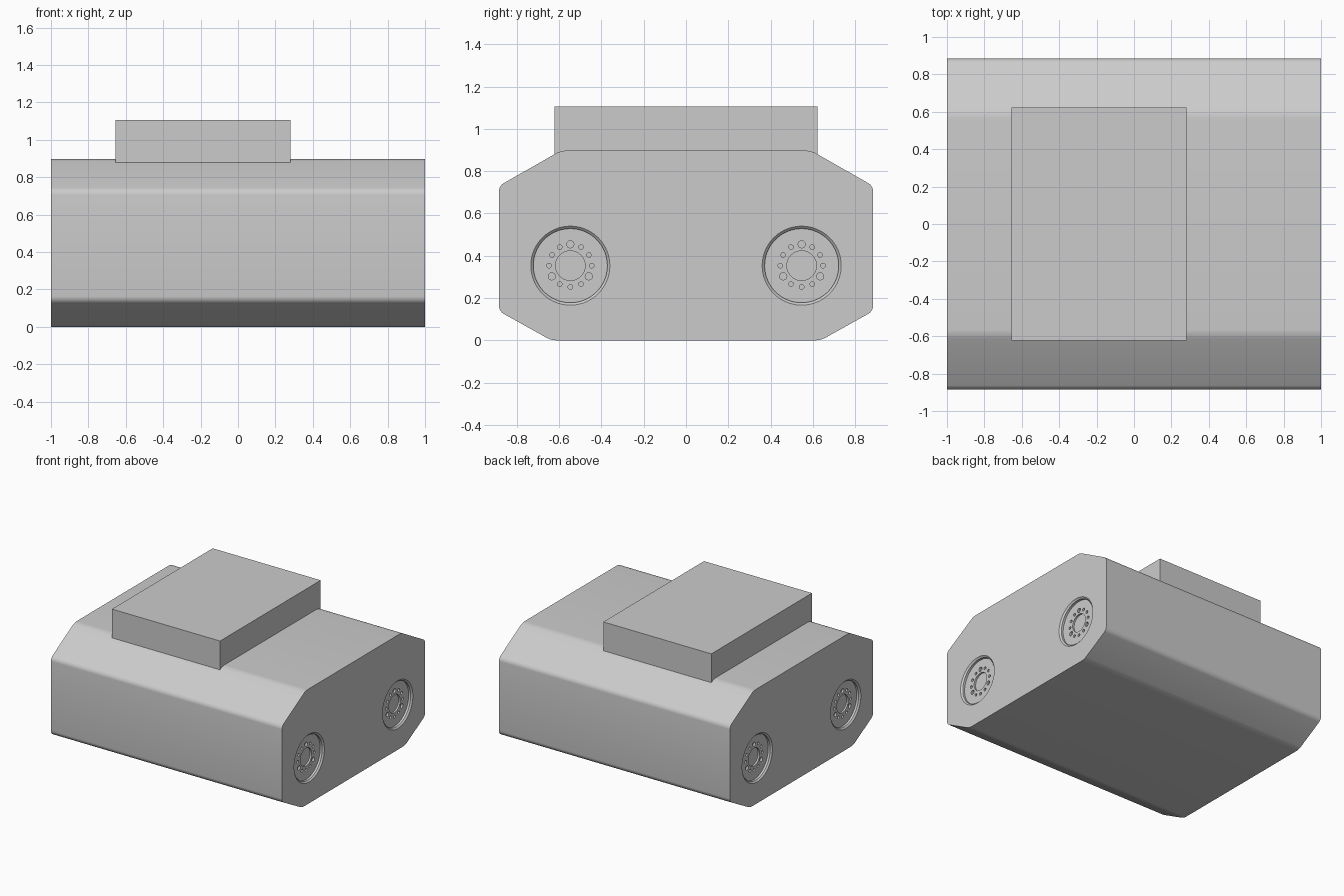
import bpy, bmesh, math
from mathutils import Matrix, Vector

if "Cube" in bpy.data.objects:
    bpy.data.objects.remove(bpy.data.objects["Cube"])

grey = bpy.data.materials.new("plain grey")
grey.use_nodes = True
colour = (0.6, 0.6, 0.6, 1)
grey.diffuse_color = colour
grey.node_tree.nodes["Principled BSDF"].inputs["Base Color"].default_value = colour


def finish(bm, name, helper=False):
    bmesh.ops.recalc_face_normals(bm, faces=bm.faces)
    mesh = bpy.data.meshes.new(name)
    bm.to_mesh(mesh)
    bm.free()
    mesh.materials.append(grey)
    obj = bpy.data.objects.new(name, mesh)
    bpy.context.collection.objects.link(obj)
    if helper:
        obj.hide_render = True
        obj.hide_viewport = True
    return obj


def drum(bm, side, x1, x2, r1, r2, y, z, segments=64):
    """Cylinder or cone along x, r1 at x1 and r2 at x2."""
    spin = Matrix.Rotation(math.pi / 2 * side, 4, 'Y')
    place = Matrix.Translation(Vector((side * (x1 + x2) / 2, y, z)))
    bmesh.ops.create_cone(bm, cap_ends=True, segments=segments, radius1=r1,
                          radius2=r2, depth=x2 - x1, matrix=place @ spin)


def cut(obj, cutter):
    mod = obj.modifiers.new("cut", 'BOOLEAN')
    mod.operation = 'DIFFERENCE'
    mod.solver = 'EXACT'
    mod.object = cutter


def smooth(obj):
    bpy.ops.object.select_all(action='DESELECT')
    obj.select_set(True)
    bpy.context.view_layer.objects.active = obj
    for mod in list(obj.modifiers):
        bpy.ops.object.modifier_apply(modifier=mod.name)
    bpy.ops.object.shade_smooth_by_angle(angle=math.radians(25))


# Body: eight-sided profile drawn out along x, long edges rounded
half = [(0.638, 0), (0.885, 0.138), (0.885, 0.73), (0.592, 0.897)]
profile = half + [(-y, z) for y, z in reversed(half)]
bm = bmesh.new()
end = bm.faces.new([bm.verts.new((-1, y, z)) for y, z in profile])
out = bmesh.ops.extrude_face_region(bm, geom=[end])
bmesh.ops.translate(bm, vec=(2, 0, 0),
                    verts=[g for g in out["geom"] if isinstance(g, bmesh.types.BMVert)])
long_edges = [e for e in bm.edges if abs(e.verts[0].co.x - e.verts[1].co.x) > 1]
bmesh.ops.bevel(bm, geom=long_edges, offset=0.025, segments=5, profile=0.5,
                affect='EDGES')
body = finish(bm, "body")

# Raised block on the roof
bm = bmesh.new()
bmesh.ops.create_cube(bm, size=1, matrix=Matrix.Translation((-0.1875, 0, 0.9915))
                      @ Matrix.Diagonal((0.935, 1.245, 0.227, 1)))
finish(bm, "roof_block")

# Wheels sunk into both ends
WHEEL_Z = 0.353
for side, side_name in ((1, "left"), (-1, "right")):
    for y, end_name in ((-0.547, "front"), (0.547, "rear")):
        label = f"{end_name}_{side_name}"

        # Well with a sloped rim
        bm = bmesh.new()
        drum(bm, side, 0.95, 1.001, 0.175, 0.175, y, WHEEL_Z)
        well = finish(bm, "well_cutter_" + label, True)
        cut(body, well)
        bm = bmesh.new()
        drum(bm, side, 0.988, 1.001, 0.174, 0.188, y, WHEEL_Z)
        rim = finish(bm, "rim_cutter_" + label, True)
        cut(body, rim)

        # Disc with a hub recess and a ring of holes, three of them larger
        bm = bmesh.new()
        drum(bm, side, 0.94, 0.972, 0.1755, 0.1755, y, WHEEL_Z)
        wheel = finish(bm, "wheel_" + label)
        bm = bmesh.new()
        drum(bm, side, 0.958, 0.98, 0.07, 0.07, y, WHEEL_Z, 40)
        for i in range(12):
            a = math.pi / 2 + i * math.pi / 6
            r = 0.017 if i % 4 == 0 else 0.011
            drum(bm, side, 0.956, 0.98, r, r, y + 0.101 * math.cos(a),
                 WHEEL_Z + 0.101 * math.sin(a), 16)
        holes = finish(bm, "hole_cutter_" + label, True)
        cut(wheel, holes)
        smooth(wheel)

smooth(body)
